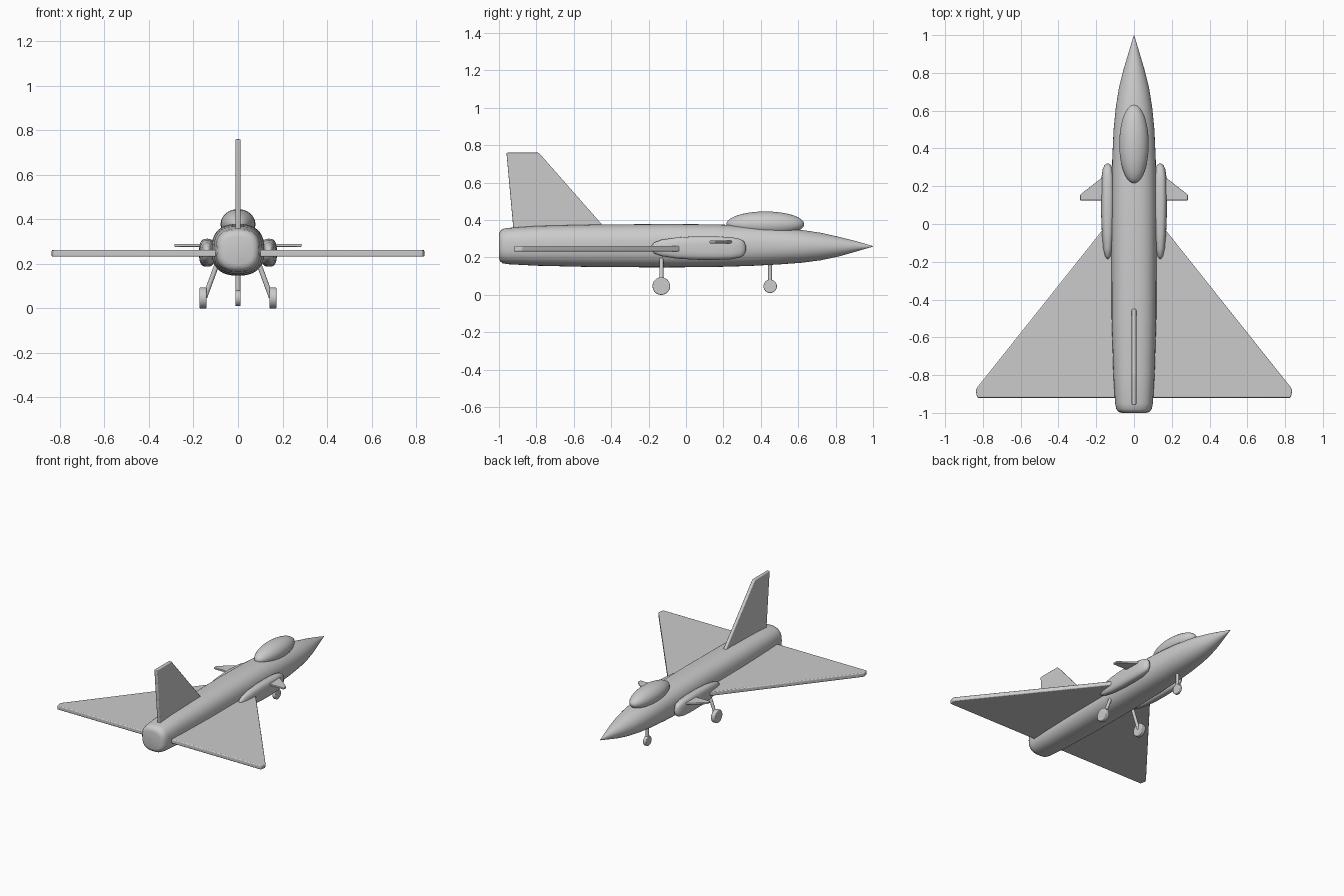
import bpy, bmesh, math
from mathutils import Vector

if "Cube" in bpy.data.objects:
    bpy.data.objects.remove(bpy.data.objects["Cube"])

grey = bpy.data.materials.new("light grey")
grey.diffuse_color = (0.6, 0.6, 0.6, 1)
grey.use_nodes = True
grey.node_tree.nodes["Principled BSDF"].inputs["Base Color"].default_value = grey.diffuse_color


def finish(name, bm, mirror=False, bevel=0.0, angle=40):
    bmesh.ops.recalc_face_normals(bm, faces=bm.faces)
    me = bpy.data.meshes.new(name)
    bm.to_mesh(me)
    bm.free()
    me.materials.append(grey)
    ob = bpy.data.objects.new(name, me)
    bpy.context.collection.objects.link(ob)
    bpy.ops.object.select_all(action='DESELECT')
    ob.select_set(True)
    bpy.context.view_layer.objects.active = ob
    bpy.ops.object.shade_smooth_by_angle(angle=math.radians(angle))
    if bevel:
        m = ob.modifiers.new("bevel", 'BEVEL')
        m.width, m.segments = bevel, 3
    if mirror:
        ob.modifiers.new("mirror", 'MIRROR')
    return ob


def loft(name, sections, cx=0.0, n=40, mirror=False):
    """Skin superellipse sections (y, half width, bottom z, top z, exponent)."""
    bm = bmesh.new()
    rings = []
    for y, rx, z0, z1, p in sections:
        ring = []
        for i in range(n):
            a = 2 * math.pi * i / n
            c, s = math.cos(a), math.sin(a)
            ring.append(bm.verts.new((
                cx + rx * math.copysign(abs(c) ** (2 / p), c), y,
                (z0 + z1) / 2 + (z1 - z0) / 2 * math.copysign(abs(s) ** (2 / p), s))))
        rings.append(ring)
    for a, b in zip(rings, rings[1:]):
        for i in range(n):
            j = (i + 1) % n
            bm.faces.new((a[i], a[j], b[j], b[i]))
    bm.faces.new(rings[0])
    bm.faces.new(rings[-1])
    return finish(name, bm, mirror, angle=60)


def plate(name, outline, thick, mirror=False, bevel=0.006):
    """Extrude a closed 3D outline, centred on its own plane."""
    bm = bmesh.new()
    f = bm.faces.new([bm.verts.new(p) for p in outline])
    f.normal_update()
    nrm = f.normal.copy()
    ext = bmesh.ops.extrude_face_region(bm, geom=[f])
    for v in bm.verts:
        v.co -= nrm * thick / 2
    for v in ext["geom"]:
        if isinstance(v, bmesh.types.BMVert):
            v.co += nrm * thick
    return finish(name, bm, mirror, bevel)


def rod(name, p, q, r, mirror=False, bevel=0.0):
    """Cylinder between two points."""
    p, q = Vector(p), Vector(q)
    bm = bmesh.new()
    bmesh.ops.create_cone(bm, cap_ends=True, segments=32, radius1=r, radius2=r,
                          depth=(q - p).length)
    rot = Vector((0, 0, 1)).rotation_difference(q - p)
    for v in bm.verts:
        v.co = rot @ v.co + (p + q) / 2
    return finish(name, bm, mirror, bevel)


# Fuselage
loft("fuselage", [
    (-1.0, 0.065, 0.198, 0.322, 2.6), (-0.995, 0.082, 0.18, 0.34, 2.6),
    (-0.98, 0.094, 0.169, 0.353, 2.6), (-0.95, 0.1, 0.164, 0.358, 2.6),
    (-0.8, 0.109, 0.156, 0.369, 2.6), (-0.5, 0.118, 0.149, 0.376, 2.5),
    (-0.1, 0.119, 0.147, 0.379, 2.5), (0.15, 0.119, 0.149, 0.377, 2.4),
    (0.35, 0.115, 0.155, 0.37, 2.3), (0.5, 0.108, 0.163, 0.36, 2.2),
    (0.62, 0.096, 0.172, 0.347, 2.1), (0.72, 0.08, 0.185, 0.332, 2),
    (0.82, 0.055, 0.206, 0.31, 2), (0.91, 0.028, 0.232, 0.287, 2),
    (1.0, 0.001, 0.258, 0.261, 2)])

# Canopy
bm = bmesh.new()
bmesh.ops.create_uvsphere(bm, u_segments=40, v_segments=24, radius=1)
for v in bm.verts:
    v.co = (v.co.x * 0.078, 0.424 + v.co.y * 0.208, 0.378 + v.co.z * 0.068)
finish("canopy", bm)

# Side intakes
loft("intake", [
    (-0.185, 0.006, 0.243, 0.262, 2), (-0.17, 0.015, 0.222, 0.28, 2.3),
    (-0.13, 0.024, 0.207, 0.295, 2.5), (-0.05, 0.031, 0.194, 0.307, 2.7),
    (0.05, 0.035, 0.188, 0.313, 2.8), (0.15, 0.036, 0.187, 0.313, 2.8),
    (0.24, 0.034, 0.19, 0.309, 2.8), (0.29, 0.027, 0.2, 0.299, 2.6),
    (0.31, 0.018, 0.212, 0.286, 2.4), (0.32, 0.006, 0.235, 0.262, 2)],
    cx=0.139, n=32, mirror=True)

# Delta wings, canards and tail fin
plate("wing", [(0.05, 0.115, 0.247), (0.83, -0.865, 0.247), (0.838, -0.88, 0.247),
               (0.83, -0.92, 0.247), (0.05, -0.92, 0.247)], 0.03, True)
plate("canard", [(0.1, 0.3, 0.283), (0.285, 0.155, 0.283),
                 (0.285, 0.125, 0.283), (0.1, 0.125, 0.283)], 0.014, True, 0.004)
plate("tail_fin", [(0, -0.4, 0.32), (0, -0.787, 0.76), (0, -0.96, 0.76),
                   (0, -0.92, 0.32)], 0.024)

# Landing gear
rod("nose_strut", (0, 0.45, 0.05), (0, 0.45, 0.2), 0.011)
rod("nose_wheel", (-0.012, 0.45, 0.046), (0.012, 0.45, 0.046), 0.036, bevel=0.005)
rod("main_strut", (0.149, -0.132, 0.05), (0.09, -0.132, 0.21), 0.011, True)
rod("main_wheel", (0.142, -0.132, 0.047), (0.173, -0.132, 0.047), 0.047, True, 0.005)
